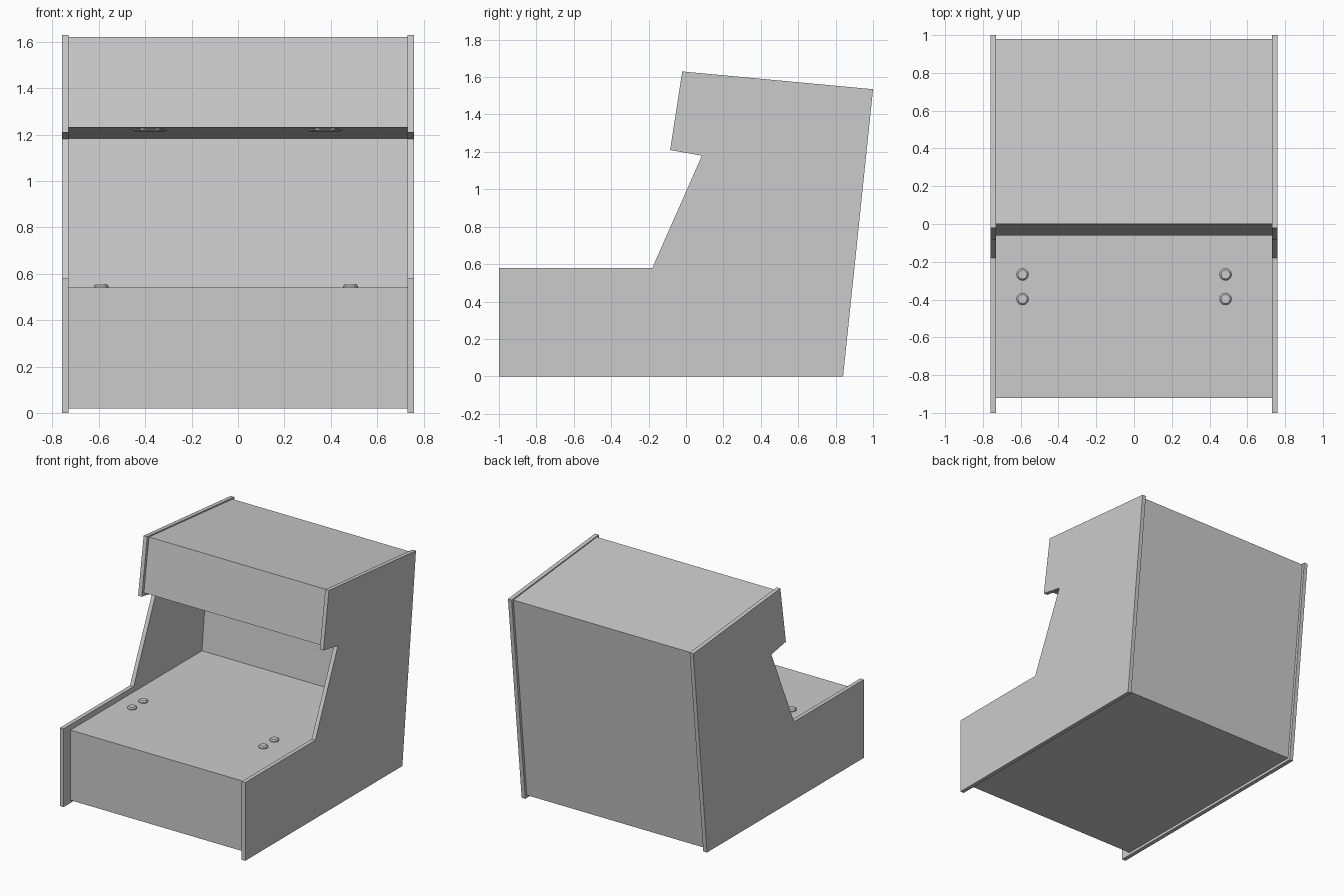
import bpy, bmesh, math
from mathutils import Vector

if "Cube" in bpy.data.objects:
    bpy.data.objects.remove(bpy.data.objects["Cube"])


def finish(name, bm):
    bmesh.ops.recalc_face_normals(bm, faces=bm.faces)
    me = bpy.data.meshes.new(name)
    bm.to_mesh(me)
    bm.free()
    ob = bpy.data.objects.new(name, me)
    bpy.context.collection.objects.link(ob)
    return ob


def prism(name, profile, x0, x1):
    """Extrude a (y, z) profile from x0 to x1."""
    bm = bmesh.new()
    face = bm.faces.new([bm.verts.new((x0, y, z)) for y, z in profile])
    ext = bmesh.ops.extrude_face_region(bm, geom=[face], use_keep_orig=True)
    moved = [g for g in ext["geom"] if isinstance(g, bmesh.types.BMVert)]
    bmesh.ops.translate(bm, verts=moved, vec=(x1 - x0, 0, 0))
    return finish(name, bm)


def turned(name, rings, sides, loc, tilt=0.0):
    """Lathe (radius, height) rings around z, capped at both ends."""
    bm = bmesh.new()
    loops = [[bm.verts.new((r * math.cos(a), r * math.sin(a), h))
              for a in (2 * math.pi * i / sides for i in range(sides))]
             for r, h in rings]
    for lo, hi in zip(loops, loops[1:]):
        for i in range(sides):
            j = (i + 1) % sides
            bm.faces.new((lo[i], lo[j], hi[j], hi[i]))
    bm.faces.new(loops[0][::-1])
    bm.faces.new(loops[-1])
    ob = finish(name, bm)
    ob.location = loc
    ob.rotation_euler.x = tilt
    return ob


# Side panels
side = [(-1, 0), (-1, 0.58), (-0.18, 0.58), (0.085, 1.18),
        (-0.085, 1.21), (-0.02, 1.63), (1, 1.535), (0.84, 0)]
prism("left_side_panel", side, -0.76, -0.73)
prism("right_side_panel", side, 0.73, 0.76)

# Cabinet body: front, control deck, screen wall, canopy underside, marquee, top, back
body = [(-0.92, 0.02), (-0.92, 0.54), (0.62, 0.54), (0.69, 1.18),
        (-0.06, 1.23), (0, 1.62), (0.98, 1.527), (0.822, 0.02)]
prism("cabinet_body", body, -0.73, 0.73)

# Control buttons, two on each side of the deck
for label, x in (("left", -0.59), ("right", 0.485)):
    for row, y in (("front", -0.397), ("rear", -0.267)):
        turned(f"{label}_{row}_button",
               [(0.032, -0.002), (0.032, 0.007), (0.024, 0.016)], 12, (x, y, 0.54))

# Speaker discs under the canopy
slope = (1.18 - 1.23) / (0.69 + 0.06)
for label, x in (("left", -0.38), ("right", 0.375)):
    y = 0.07
    turned(f"{label}_speaker", [(0.072, -0.005), (0.072, 0.004)], 24,
           (x, y, 1.23 + slope * (y + 0.06)), math.atan(slope))
